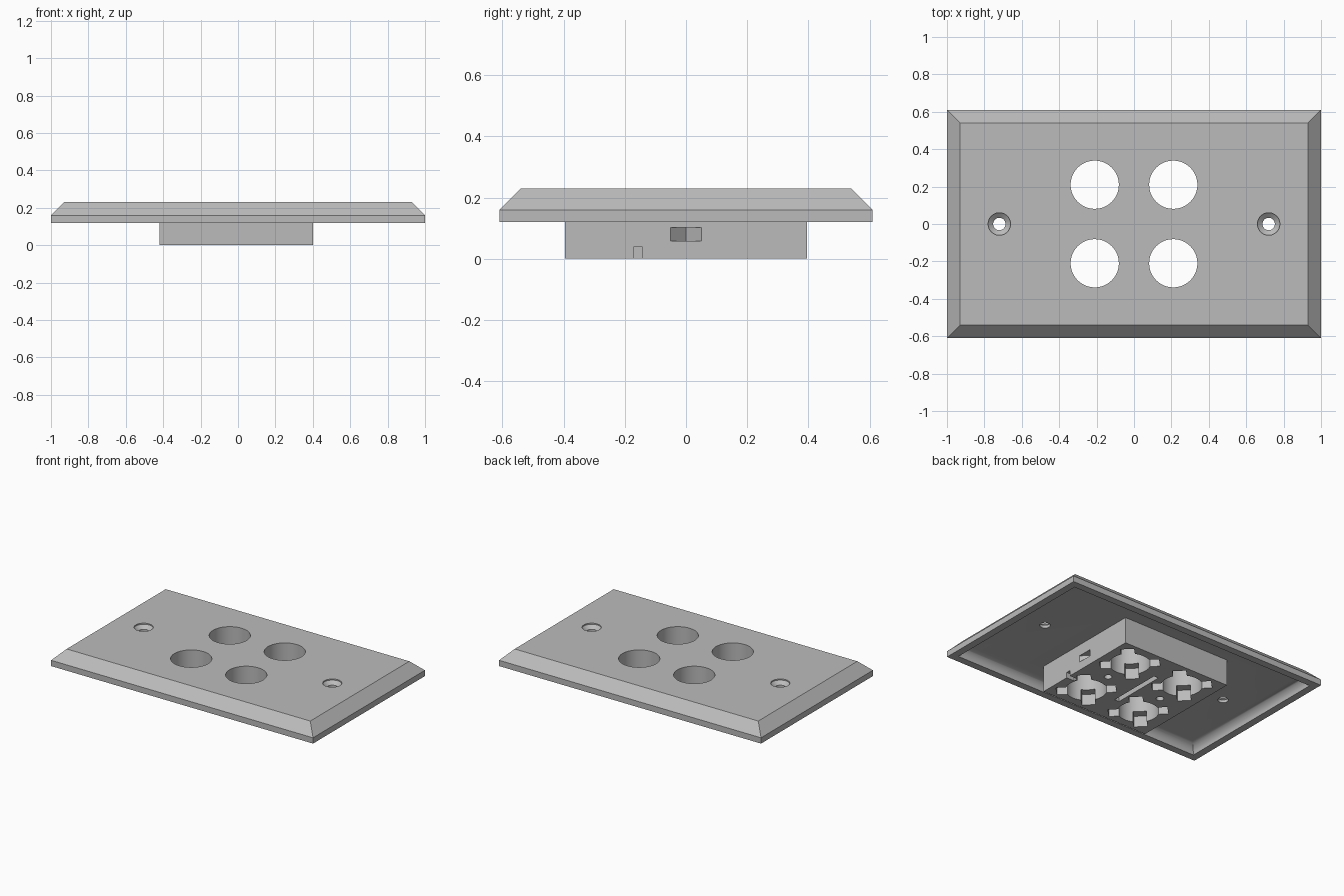
import bpy, bmesh, math
from mathutils import Matrix

cube = bpy.data.objects.get("Cube")
if cube:
    bpy.data.objects.remove(cube)

grey = bpy.data.materials.new("light grey plastic")
grey.use_nodes = True
colour = (0.5, 0.5, 0.5, 1)
grey.diffuse_color = colour
grey.node_tree.nodes["Principled BSDF"].inputs["Base Color"].default_value = colour


def add_object(name, bm):
    bmesh.ops.recalc_face_normals(bm, faces=bm.faces)
    mesh = bpy.data.meshes.new(name)
    bm.to_mesh(mesh)
    bm.free()
    mesh.materials.append(grey)
    obj = bpy.data.objects.new(name, mesh)
    bpy.context.collection.objects.link(obj)
    return obj


def loft(name, loops):
    """Skin a stack of matching loops and cap both ends."""
    bm = bmesh.new()
    rings = [[bm.verts.new(p) for p in loop] for loop in loops]
    n = len(rings[0])
    for a, b in zip(rings, rings[1:]):
        for i in range(n):
            j = (i + 1) % n
            bm.faces.new((a[i], a[j], b[j], b[i]))
    bm.faces.new(rings[0])
    bm.faces.new(rings[-1])
    return add_object(name, bm)


def rect(hx, hy, z):
    return [(-hx, -hy, z), (hx, -hy, z), (hx, hy, z), (-hx, hy, z)]


def circle(x, y, r, z, n=48):
    return [(x + r * math.cos(math.tau * i / n), y + r * math.sin(math.tau * i / n), z)
            for i in range(n)]


def bore(x, y, profile):
    return loft("bore_cutter", [circle(x, y, r, z) for r, z in profile])


def block(name, centre, size, turn=0):
    bm = bmesh.new()
    bmesh.ops.create_cube(bm, size=1, matrix=Matrix.Translation(centre)
                          @ Matrix.Rotation(turn, 4, "Z") @ Matrix.Diagonal((*size, 1)))
    return add_object(name, bm)


def combine(target, tool, operation="DIFFERENCE"):
    tool.hide_render = True
    mod = target.modifiers.new("cut", "BOOLEAN")
    mod.operation, mod.solver, mod.object = operation, "EXACT", tool
    bpy.context.view_layer.objects.active = target
    bpy.ops.object.modifier_apply(modifier=mod.name)
    bpy.data.objects.remove(tool)


# Hollow cover plate: bevelled outside, rounded fillet inside
W, D, FLOOR, FILLET = 1.0, 0.61, 0.18, 0.06
loops = [rect(W - 0.07, D - 0.07, 0.23), rect(W, D, 0.16), rect(W, D, 0.12)]
for i in range(9):
    a = math.pi / 2 * i / 8
    inset = 0.05 + FILLET * (1 - math.cos(a))
    loops.append(rect(W - inset, D - inset, FLOOR - FILLET * (1 - math.sin(a))))
plate = loft("wall_plate", loops)

# Rear socket housing
combine(plate, block("housing", (-0.01, 0, 0.0975), (0.82, 0.79, 0.195)), "UNION")

# Four round openings with keyed slots at the rear
for sx in (-1, 1):
    for sy in (-1, 1):
        x, y = 0.21 * sx, 0.21 * sy
        combine(plate, bore(x, y, [(0.129, -0.1), (0.129, 0.4)]))
        for turn in (math.pi / 4, -math.pi / 4):
            combine(plate, block("key_cutter", (x, y, 0), (0.37, 0.085, 0.15), turn))

# Countersunk screw holes and small rear pilot holes
for s in (-1, 1):
    combine(plate, bore(0.72 * s, 0,
                        [(0.033, 0.1), (0.033, 0.2), (0.06, 0.222), (0.06, 0.3)]))
    combine(plate, bore(0.21 * s, 0, [(0.024, -0.1), (0.024, 0.05)]))

# Rear centre slot, side notch and wedge-shaped side pocket
combine(plate, block("slot_cutter", (-0.02, 0, 0), (0.035, 0.38, 0.2)))
combine(plate, block("notch_cutter", (0.40, -0.157, 0), (0.12, 0.03, 0.076)))
combine(plate, block("pocket_cutter", (0.40, 0, 0.08), (0.071, 0.071, 0.045), math.pi / 4))

bpy.ops.object.select_all(action="DESELECT")
plate.select_set(True)
bpy.context.view_layer.objects.active = plate
bpy.ops.object.shade_smooth_by_angle(angle=math.radians(30))
